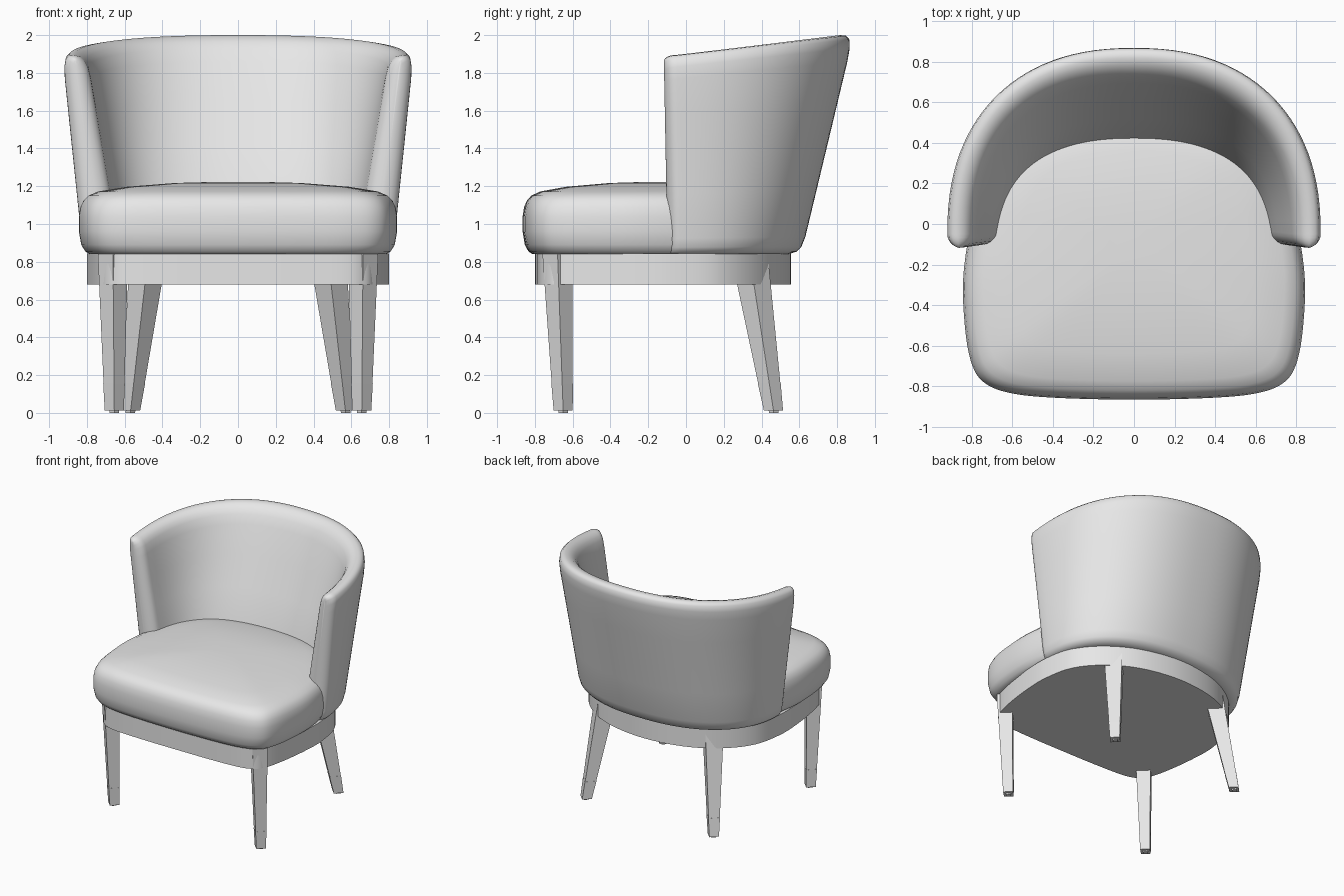
import bpy
import bmesh
import math
from mathutils import Vector

if "Cube" in bpy.data.objects:
    bpy.data.objects.remove(bpy.data.objects["Cube"], do_unlink=True)

GREY = (0.8, 0.8, 0.8, 1.0)
grey = bpy.data.materials.new("plain_grey")
grey.use_nodes = True
grey.diffuse_color = GREY
for node in grey.node_tree.nodes:
    if node.type == 'BSDF_PRINCIPLED':
        node.inputs["Base Color"].default_value = GREY


def loft(name, rings, angle=40):
    """Skin closed rings of equal length, cap both ends, shade smooth."""
    bm = bmesh.new()
    loops = [[bm.verts.new(p) for p in ring] for ring in rings]
    n = len(rings[0])
    for a, b in zip(loops, loops[1:]):
        for i in range(n):
            j = (i + 1) % n
            bm.faces.new((a[i], a[j], b[j], b[i]))
    bm.faces.new(loops[0][::-1])
    bm.faces.new(loops[-1])
    bmesh.ops.recalc_face_normals(bm, faces=bm.faces)
    mesh = bpy.data.meshes.new(name)
    bm.to_mesh(mesh)
    bm.free()
    obj = bpy.data.objects.new(name, mesh)
    bpy.context.collection.objects.link(obj)
    mesh.materials.append(grey)
    bpy.ops.object.select_all(action='DESELECT')
    obj.select_set(True)
    bpy.context.view_layer.objects.active = obj
    bpy.ops.object.shade_smooth_by_angle(angle=math.radians(angle))
    return obj


def outline(half, steps=5):
    """Mirror half an outline (front to back) and round it with a spline."""
    pts = [Vector(p) for p in half]
    pts += [Vector((-p.x, p.y)) for p in pts[-2:0:-1]]
    n, out = len(pts), []
    for i in range(n):
        a, b, c, d = (pts[(i + k) % n] for k in (-1, 0, 1, 2))
        for s in range(steps):
            t = s / steps
            out.append(0.5 * (2 * b + (c - a) * t + (2 * a - 5 * b + 4 * c - d) * t * t
                              + (3 * b - a - 3 * c + d) * t ** 3))
    return out


# Seat cushion: rounded sides and a crowned top
seat_shape = outline([(0, -.865), (.4, -.855), (.62, -.83), (.745, -.775), (.805, -.67),
                      (.835, -.48), (.84, -.25), (.8, 0), (.73, .22), (.58, .42),
                      (.35, .52), (0, .56)])
seat_levels = [(.93, .84), (.96, .855), (.985, .89), (1, .96), (1, 1.04), (.99, 1.09),
               (.97, 1.125), (.94, 1.15), (.88, 1.172), (.7, 1.197), (.4, 1.217), (.15, 1.223)]
loft("seat_cushion", [[(p.x * s, (p.y + .1) * s - .1, z) for p in seat_shape]
                      for s, z in seat_levels], 60)

# Base frame under the seat
frame_shape = outline([(0, -.8), (.3, -.798), (.55, -.785), (.66, -.75), (.72, -.68),
                       (.765, -.5), (.795, -.25), (.795, -.05), (.74, .18), (.58, .37),
                       (.33, .505), (0, .555)])
loft("base_frame", [[(p.x, p.y, z) for p in frame_shape] for z in (.68, .845)])

# Wrap-around back: a U sweep, thick at the seat and thinner toward the rim
Z0 = .84
SECTION = [(.5, 0), (.25, 0), (.1, .012), (.03, .035), (0, .08), (0, .3), (0, .5), (0, .7),
           (0, .88), (.03, .94), (.12, .98), (.28, .997), (.5, 1), (.72, .992), (.88, .97),
           (.97, .94), (1, .88), (1, .7), (1, .5), (1, .3), (1, .08), (.9, 0)]


def shell_outer(th, t):
    half_width = .82 + .11 * t
    centre = -.03 - .02 * t
    depth = .61 + .278 * t - centre
    e = 2 / 2.3
    c, s = math.cos(th), math.sin(th)
    return Vector((math.copysign(abs(c) ** e, c) * half_width,
                   centre + depth * max(s, 0) ** e))


def shell_ring(th, push=0, squeeze=1):
    ring = []
    for s, t in SECTION:
        s = .5 + (s - .5) * squeeze
        t *= 1 - .03 * (1 - squeeze)
        p = shell_outer(th, t)
        d = .02
        tangent = shell_outer(min(th + d, math.pi), t) - shell_outer(max(th - d, 0), t)
        inward = Vector((-tangent.y, tangent.x)).normalized()
        if th in (0, math.pi):
            inward = Vector((-math.cos(th), 0))
        grow = max(math.sin(th), 0) ** .8
        low = .18 + .09 * grow
        high = .13 + .01 * grow
        k = min(max((t - .3) / .7, 0), 1)
        p = p + inward * (low + (high - low) * k) * s
        top = 1.895 + .105 * (shell_outer(th, 1).y + .05) / .938
        ring.append((p.x, p.y - push, Z0 + (top - Z0) * t))
    return ring


# Rounded wing tips close both ends of the sweep
tip = [(.068 * math.sin(a), math.cos(a))
       for a in (math.radians(d) for d in (85, 75, 60, 45, 30, 15))]
SEGMENTS = 56
rings = [shell_ring(0, p, q) for p, q in tip]
rings += [shell_ring(math.pi * i / SEGMENTS) for i in range(SEGMENTS + 1)]
rings += [shell_ring(math.pi, p, q) for p, q in reversed(tip)]
loft("wrap_back", rings, 70)


# Legs: four-sided tapers turned to face the corners, with foot caps and glides
def square(centre, r, z):
    return [(centre.x + r * math.cos(k * math.pi / 2),
             centre.y + r * math.sin(k * math.pi / 2), z) for k in range(4)]


def leg(name, top, bottom, r_top, r_bottom):
    top, bottom = Vector(top), Vector(bottom)

    def ring(z, grow=1):
        f = z / Z0
        return square(bottom.lerp(top, f), (r_bottom + (r_top - r_bottom) * f) * grow, z)

    loft(name + "_leg", [ring(.15), ring(.4), ring(.68), ring(Z0)], 30)
    loft(name + "_foot_cap", [ring(.012), ring(.155, 1.03)], 30)
    loft(name + "_glide", [ring(0, .5), ring(.015, .5)], 30)


for side, label in ((1, "left"), (-1, "right")):
    leg("front_" + label, (side * .662, -.68), (side * .655, -.65), .08, .05)
    leg("back_" + label, (side * .475, .335), (side * .57, .465), .098, .05)
